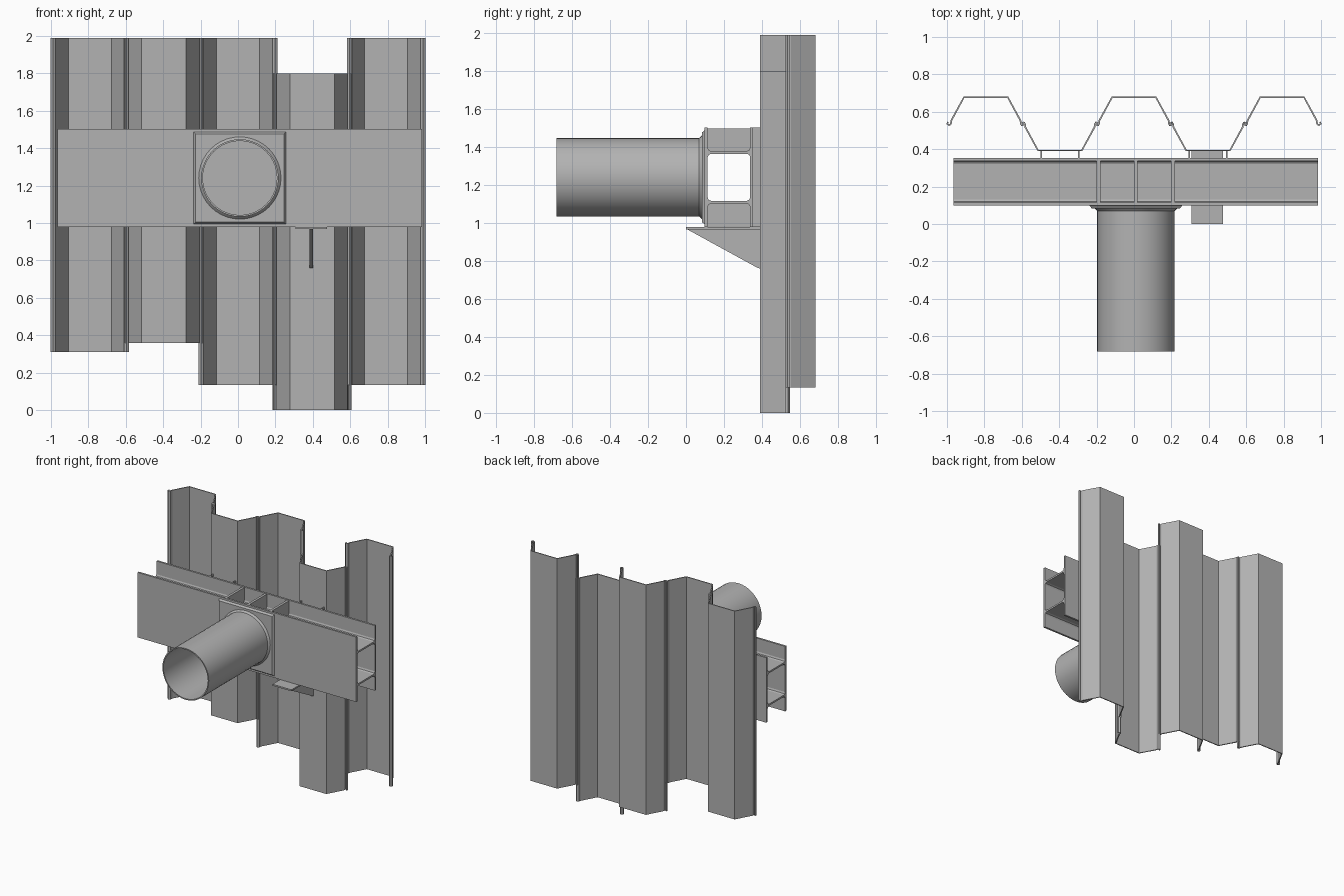
import bpy, bmesh
from math import cos, sin, tau
from mathutils import Vector

cube = bpy.data.objects.get("Cube")
if cube:
    bpy.data.objects.remove(cube)

steel = bpy.data.materials.new("grey steel")
steel.use_nodes = True
GREY = (0.45, 0.45, 0.45, 1)
steel.diffuse_color = GREY
steel.node_tree.nodes["Principled BSDF"].inputs["Base Color"].default_value = GREY


def finish(bm, name):
    bmesh.ops.recalc_face_normals(bm, faces=bm.faces)
    mesh = bpy.data.meshes.new(name)
    bm.to_mesh(mesh)
    bm.free()
    mesh.materials.append(steel)
    ob = bpy.data.objects.new(name, mesh)
    bpy.context.collection.objects.link(ob)
    return ob


def prism(name, points, direction):
    """Closed outline pushed along a direction."""
    bm = bmesh.new()
    face = bm.faces.new([bm.verts.new(p) for p in points])
    out = bmesh.ops.extrude_face_region(bm, geom=[face])
    moved = [v for v in out["geom"] if isinstance(v, bmesh.types.BMVert)]
    bmesh.ops.translate(bm, verts=moved, vec=Vector(direction))
    return finish(bm, name)


def box(name, x0, x1, y0, y1, z0, z1):
    outline = [(x0, y0, z0), (x1, y0, z0), (x1, y1, z0), (x0, y1, z0)]
    return prism(name, outline, (0, 0, z1 - z0))


def lathe(name, profile, centre_x, centre_z, sides=40):
    """Closed (radius, y) profile turned about an axis along y."""
    bm = bmesh.new()
    rings = [[bm.verts.new((centre_x + r * cos(tau * i / sides), y,
                            centre_z + r * sin(tau * i / sides)))
              for i in range(sides)] for r, y in profile]
    for k, ring in enumerate(rings):
        nxt = rings[(k + 1) % len(rings)]
        for i in range(sides):
            j = (i + 1) % sides
            bm.faces.new((ring[i], ring[j], nxt[j], nxt[i]))
    ob = finish(bm, name)
    bpy.ops.object.select_all(action="DESELECT")
    ob.select_set(True)
    bpy.context.view_layer.objects.active = ob
    bpy.ops.object.shade_smooth_by_angle()
    return ob


# Sheet piles: trough section with a hooked clutch on each edge
HALF = [(0.117, 0), (0.185, 0.125), (0.187, 0.143),
        (0.197, 0.15), (0.206, 0.143), (0.203, 0.132)]
SECTION = [(-x, d) for x, d in reversed(HALF)] + HALF
SPACING = 0.396


def sheet_pile(index, bottom, top):
    back = index % 2 == 0
    cx = (index - 2) * SPACING
    bm = bmesh.new()
    cols = []
    for x, d in SECTION:
        y = 0.678 - d if back else 0.393 + d
        cols.append([bm.verts.new((cx + x, y, z)) for z in (bottom, top)])
    for a, b in zip(cols, cols[1:]):
        bm.faces.new((a[0], b[0], b[1], a[1]))
    ob = finish(bm, f"sheet_pile_{index + 1}")
    solid = ob.modifiers.new("thickness", "SOLIDIFY")
    solid.thickness = 0.009
    solid.offset = 0


for i, (bottom, top) in enumerate([(0.31, 1.99), (0.36, 1.99), (0.135, 1.99),
                                   (0, 1.80), (0.135, 1.99)]):
    sheet_pile(i, bottom, top)

# Waler: two wide-flange beams stacked with horizontal webs
X0, X1 = -0.965, 0.985
Y0, Y1 = 0.098, 0.354
FLANGE, WEB, ROOT, HALF_H = 0.016, 0.007, 0.018, 0.131
MID_Y = (Y0 + Y1) / 2
HALF_D = (Y1 - Y0) / 2
MID_Z = 1.241
quarter = [(HALF_D, HALF_H), (HALF_D - FLANGE, HALF_H),
           (HALF_D - FLANGE, WEB + ROOT),
           (HALF_D - FLANGE - ROOT * 0.3, WEB + ROOT * 0.3),
           (HALF_D - FLANGE - ROOT, WEB)]
right = quarter + [(y, -z) for y, z in reversed(quarter)]
left = [(-y, -z) for y, z in right]
# Outline order: upper right, upper left, lower left, lower right
outline = (quarter + [(-y, z) for y, z in reversed(quarter)]
           + [(-y, -z) for y, z in quarter]
           + [(y, -z) for y, z in reversed(quarter)])
for name, side in (("lower", -1), ("upper", 1)):
    zc = MID_Z + side * HALF_H
    prism(f"{name}_waler_beam", [(X0, MID_Y + y, zc + z) for y, z in outline],
          (X1 - X0, 0, 0))
    # Stiffeners on the outer side of each web
    z_in, z_out = sorted((zc + side * WEB, zc + side * (HALF_H - 0.004)))
    for n, x in enumerate((-0.19, 0.01, 0.208)):
        box(f"{name}_stiffener_{n + 1}", x - 0.01, x + 0.01,
            Y0 + FLANGE, Y1 - FLANGE, z_in, z_out)

# Spacers between waler and the near piles
for name, cx in (("left", SPACING), ("right", -SPACING)):
    for n, dx in enumerate((-0.1, 0.1)):
        box(f"{name}_spacer_{n + 1}", cx + dx - 0.004, cx + dx + 0.004,
            Y1, 0.392, 0.98, 1.503)

# Strut end plate with sloping edge weld
PX, PZ = 0.01, MID_Z
bm = bmesh.new()
loops = []
for half, y in ((0.247, Y0), (0.236, 0.083)):
    loops.append([bm.verts.new((PX + sx * half, y, PZ + sz * half))
                  for sx, sz in ((-1, -1), (1, -1), (1, 1), (-1, 1))])
for i in range(4):
    j = (i + 1) % 4
    bm.faces.new((loops[0][i], loops[0][j], loops[1][j], loops[1][i]))
for loop in loops:
    bm.faces.new(loop)
finish(bm, "strut_end_plate")

# Tubular strut and its weld collar
lathe("strut_pipe", [(0.207, -0.682), (0.207, 0.084),
                     (0.198, 0.084), (0.198, -0.682)], PX, PZ)
lathe("strut_weld", [(0.206, 0.068), (0.220, 0.083), (0.206, 0.083)], PX, PZ)

# Support bracket under the waler
box("bracket_seat", 0.308, 0.477, 0, 0.39, 0.967, 0.979)
prism("bracket_rib", [(0.382, 0.004, 0.968), (0.382, 0.39, 0.968),
                      (0.382, 0.39, 0.76), (0.382, 0.375, 0.765)],
      (0.02, 0, 0))
